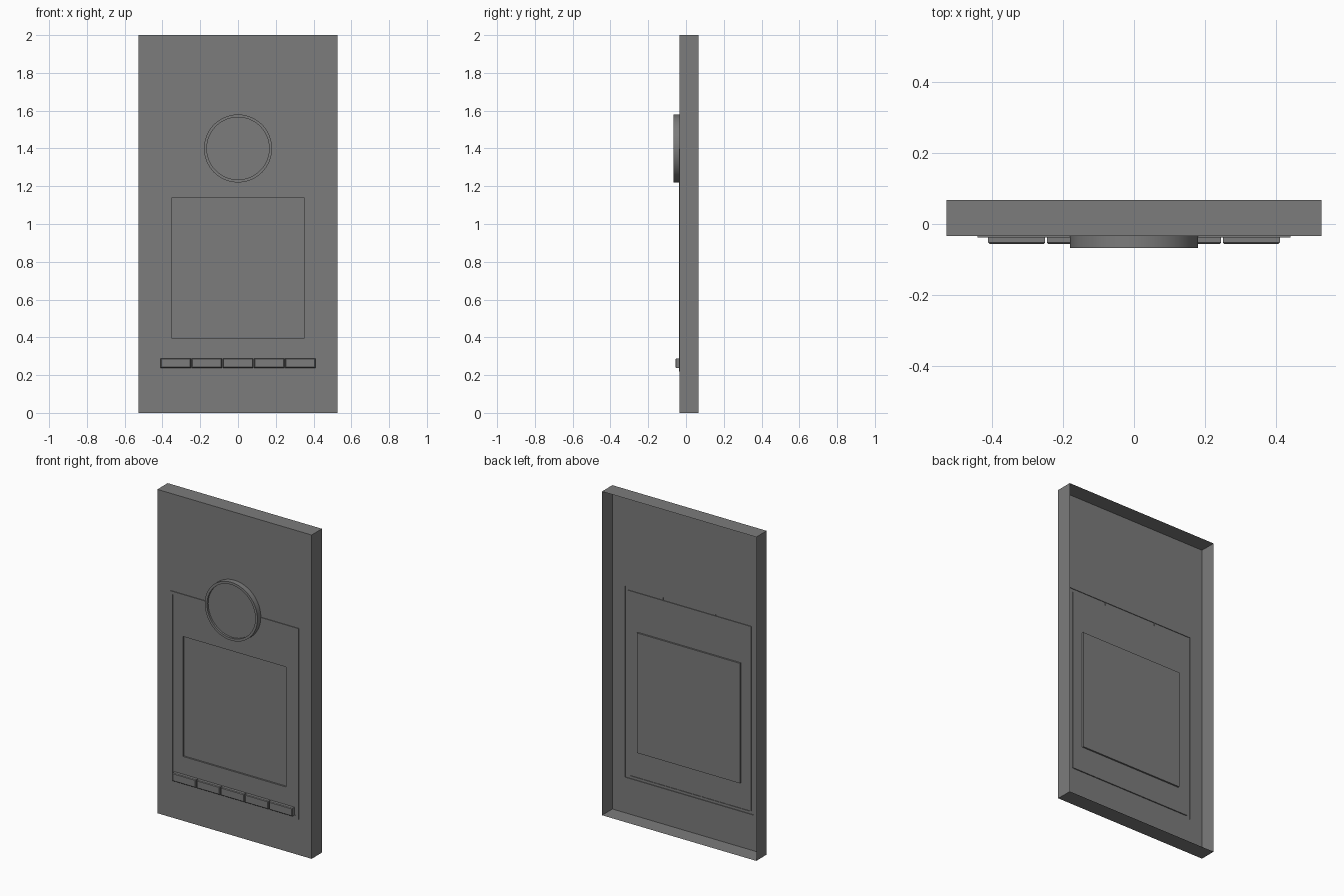
import bpy
import math

cube = bpy.data.objects.get("Cube")
if cube:
    bpy.data.objects.remove(cube, do_unlink=True)

grey = bpy.data.materials.new("mid_grey")
grey.use_nodes = True
colour = (0.2, 0.2, 0.2, 1)
grey.diffuse_color = colour
grey.node_tree.nodes["Principled BSDF"].inputs["Base Color"].default_value = colour

FACE = -0.034    # depth of the front panel
RIDGE = FACE - 0.004


def rect(x0, x1, z0, z1, y):
    return [(x0, y, z0), (x1, y, z0), (x1, y, z1), (x0, y, z1)]


def circle(radius, z, y, sides=64):
    angles = [2 * math.pi * i / sides for i in range(sides)]
    return [(radius * math.cos(a), y, z + radius * math.sin(a)) for a in angles]


def stepped_shell(name, loops):
    """Bridge successive loops, back to front, and cap the last one."""
    n = len(loops[0])
    verts = [p for loop in loops for p in loop]
    faces = []
    for k in range(len(loops) - 1):
        for i in range(n):
            j = (i + 1) % n
            faces.append((k * n + i, k * n + j, (k + 1) * n + j, (k + 1) * n + i))
    faces.append(tuple(range((len(loops) - 1) * n, len(loops) * n)))
    mesh = bpy.data.meshes.new(name)
    mesh.from_pydata(verts, [], faces)
    mesh.materials.append(grey)
    obj = bpy.data.objects.new(name, mesh)
    bpy.context.collection.objects.link(obj)
    return obj


# Open-backed casing with a raised border and a recessed screen
stepped_shell("casing", [
    rect(-0.527, 0.527, 0, 2, 0.067),
    rect(-0.527, 0.527, 0, 2, FACE),
    rect(-0.44, 0.44, 0.22, 1.4, FACE),
    rect(-0.44, 0.44, 0.22, 1.4, RIDGE),
    rect(-0.42, 0.42, 0.24, 1.38, RIDGE),
    rect(-0.42, 0.42, 0.24, 1.38, FACE),
    rect(-0.352, 0.352, 0.397, 1.138, FACE),
    rect(-0.352, 0.352, 0.397, 1.138, FACE + 0.01),
])

# Round dial with a thin rim around a sunken face
dial = stepped_shell("dial", [
    circle(0.18, 1.4, FACE),
    circle(0.18, 1.4, -0.067),
    circle(0.165, 1.4, -0.067),
    circle(0.165, 1.4, -0.055),
])
bpy.ops.object.select_all(action="DESELECT")
dial.select_set(True)
bpy.context.view_layer.objects.active = dial
bpy.ops.object.shade_smooth_by_angle(angle=math.radians(30))

# Row of five buttons with softened front edges
for i in range(5):
    x = (i - 2) * 0.165
    w, edge = 0.08, 0.004
    stepped_shell(f"button_{i + 1}", [
        rect(x - w, x + w, 0.238, 0.288, FACE),
        rect(x - w, x + w, 0.238, 0.288, -0.052),
        rect(x - w + edge, x + w - edge, 0.238 + edge, 0.288 - edge, -0.056),
    ])
